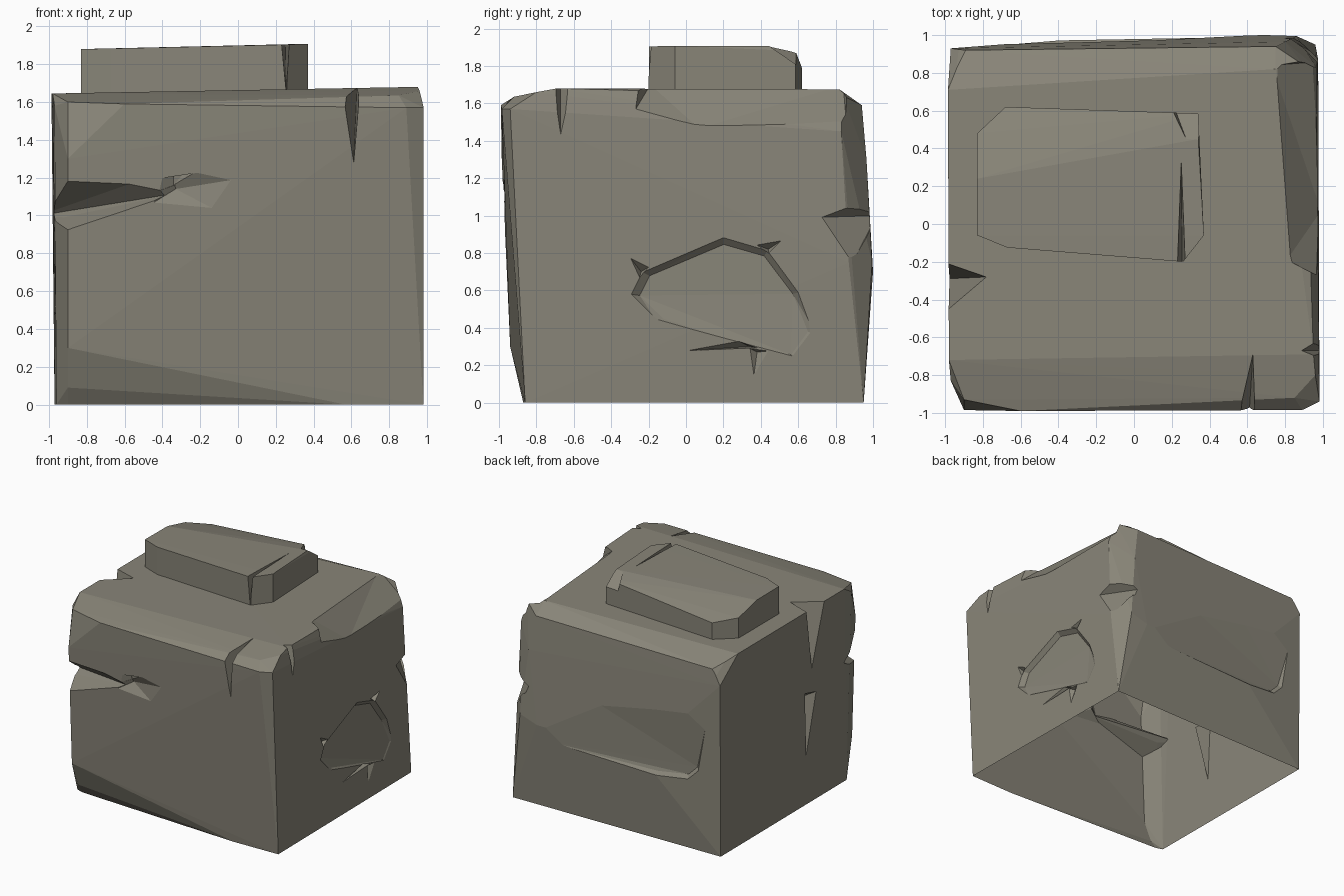
import bpy, bmesh

stone = bpy.data.materials.new("weathered stone")
stone.diffuse_color = (0.25, 0.236, 0.19, 1)


def hull(name, pts):
    """Object from the convex hull of a few points."""
    bm = bmesh.new()
    for p in pts:
        bm.verts.new(p)
    res = bmesh.ops.convex_hull(bm, input=bm.verts[:])
    junk = {g for g in res["geom_interior"] + res["geom_unused"]
            if isinstance(g, bmesh.types.BMVert)}
    junk |= {v for v in bm.verts if not v.link_faces}
    bmesh.ops.delete(bm, geom=list(junk), context='VERTS')
    bmesh.ops.recalc_face_normals(bm, faces=bm.faces[:])
    me = bpy.data.meshes.new(name)
    bm.to_mesh(me)
    bm.free()
    ob = bpy.data.objects.new(name, me)
    bpy.context.collection.objects.link(ob)
    me.materials.append(stone)
    return ob


def cut(target, pts):
    """Knock a convex chip out of the target."""
    c = hull("chip_cutter", pts)
    m = target.modifiers.new("chip", 'BOOLEAN')
    m.operation, m.solver, m.object = 'DIFFERENCE', 'EXACT', c
    bpy.context.view_layer.objects.active = target
    bpy.ops.object.modifier_apply(modifier=m.name)
    bpy.data.objects.remove(c)


def front(x, z, d):
    return (x, -0.965 + d, z)


def right(y, z, d):
    return (0.98 - d, y, z)


def left(y, z, d):
    return (-0.97 + d, y, z)


def spike(target, side, outline, tip, depth):
    """Shallow pyramid crack: outline on the surface, one deep point."""
    cut(target, [side(a, b, -0.012) for a, b in outline] + [side(*tip, depth)])


def open_bottom(ob, test):
    bm = bmesh.new()
    bm.from_mesh(ob.data)
    bmesh.ops.delete(bm, geom=[f for f in bm.faces if test(f)], context='FACES')
    bm.to_mesh(ob.data)
    bm.free()


# worn block body
block = hull("stone_block", [
    # front left corner, bottom to top
    (-0.9, -0.80, 0), (-0.9, -0.86, 0.09), (-0.9, -0.94, 0.3), (-0.9, -0.985, 1.3),
    (-0.9, -0.93, 1.6), (-0.6, -0.99, 1.59), (-0.96, -0.78, 0), (-0.97, -0.83, 1.58),
    # front right corner
    (0.57, -0.87, 0), (0.98, -0.86, 0), (0.89, -0.985, 1.57),
    (0.982, -0.94, 1.57), (0.85, -0.92, 1.635), (0.96, -0.8, 1.66),
    # back right corner
    (0.96, 0.95, 0), (0.975, 0.87, 0.75), (0.965, 0.83, 1.45), (0.86, 0.995, 0.75),
    (0.8, 0.965, 1.3), (0.7, 1.0, 0.7), (0.75, 0.94, 1.59), (0.9, 0.84, 1.64),
    # back left corner
    (-0.97, 0.92, 0), (-0.97, 0.93, 1.45), (-0.25, 0.985, 0.7), (-0.9, 0.92, 1.57),
    (-0.985, 0.7, 1.5),
    # top plateau
    (-0.98, -0.72, 1.645), (0.95, -0.69, 1.68), (-0.985, 0.71, 1.645), (0.75, 0.82, 1.675),
])

# big broken notch on the front left edge, with cracks radiating from it
cut(block, [(-0.31, -0.98, 1.12), (-0.45, -1.05, 1.21), (-1.1, -1.1, 1.27),
            (-1.1, -1.1, 0.80), (-0.92, -0.8, 0.99), (-1.05, -0.7, 1.0)])
spike(block, front, [(-0.34, 1.41), (-0.2, 1.33), (-0.42, 1.13), (-0.25, 1.15)], (-0.34, 1.16), 0.03)
spike(block, front, [(-0.02, 1.19), (-0.1, 1.02), (-0.46, 1.06), (-0.35, 1.25)], (-0.33, 1.14), 0.04)

# split edges along the top
cut(block, [(0.54, -1.02, 1.7), (0.65, -1.02, 1.72), (0.63, -0.68, 1.69),
            (0.61, -1.0, 1.24), (0.62, -0.9, 1.5)])
cut(block, [(1.02, -0.73, 1.72), (1.02, -0.58, 1.72), (0.88, -0.67, 1.7), (0.99, -0.67, 1.41)])
cut(block, [(-1.02, -0.19, 1.7), (-1.02, -0.5, 1.7), (-0.77, -0.28, 1.68), (-0.99, -0.29, 1.1)])

# long chip off the right top edge
cut(block, [(0.81, -0.19, 1.7), (0.73, 0.84, 1.7), (1.02, -0.30, 1.7), (1.02, 0.9, 1.7),
            (0.99, -0.28, 1.55), (0.99, 0.07, 1.465), (0.99, 0.86, 1.465)])

# notches on the back corners
cut(block, [(1.0, 0.69, 0.99), (1.05, 0.86, 1.08), (1.05, 1.05, 1.07), (1.05, 1.02, 0.9),
            (0.99, 0.88, 0.73), (0.76, 1.02, 1.0)])
cut(block, [(-1.0, 0.75, 1.6), (-0.82, 0.98, 1.6), (-1.0, 0.96, 1.4), (-1.02, 1.0, 1.6)])

# sunken patch on the right face, fading out at its lower edge
rim = [(-0.16, 0.44), (-0.30, 0.58), (-0.24, 0.70), (0.2, 0.89), (0.44, 0.82),
       (0.61, 0.59), (0.70, 0.36), (0.6, 0.22)]
cy, cz = 0.22, 0.52
cut(block, [right(y, z, -0.005) for y, z in rim] +
    [right(cy + (y - cy) * 0.9, cz + (z - cz) * 0.88, 0.035 if z > 0.5 else 0.015) for y, z in rim])
spike(block, right, [(-0.31, 0.79), (-0.19, 0.73), (-0.25, 0.66)], (-0.24, 0.7), 0.05)
spike(block, right, [(0.36, 0.85), (0.53, 0.88), (0.44, 0.79)], (0.44, 0.82), 0.05)
spike(block, right, [(-0.11, 0.27), (0.26, 0.34), (0.4, 0.29)], (0.34, 0.3), 0.05)
spike(block, right, [(0.32, 0.3), (0.48, 0.28), (0.35, 0.05)], (0.38, 0.27), 0.04)

# sunken ledge on the back face, fading out upwards
cut(block, [(0.75, 1.005, 0.58), (-0.42, 0.99, 0.54), (-0.69, 0.97, 0.57), (-0.79, 0.96, 0.67),
            (-0.86, 0.945, 1.14), (-0.4, 0.945, 0.585), (-0.67, 0.92, 0.62), (-0.75, 0.915, 0.7),
            (0.3, 0.985, 1.08), (-0.3, 0.968, 1.18), (-0.2, 1.05, 0.9)])

# upright crack on the left face
spike(block, left, [(-0.2, 0.96), (-0.36, 0.92), (-0.22, 0.35)], (-0.24, 0.86), 0.12)

# the block is hollow with an open underside
open_bottom(block, lambda f: all(v.co.z < 1e-4 for v in f.verts))

# slab lying on top, its back edge sloping down
outline = [(-0.83, 0.48, 1.82), (-0.68, 0.62, 1.79), (0.34, 0.585, 1.88), (0.37, -0.06, 1.908),
           (0.26, -0.2, 1.904), (-0.67, -0.125, 1.883), (-0.83, -0.06, 1.88)]
slab = hull("top_slab", [(x, y, 1.658 + 0.012 * x) for x, y, z in outline] + outline +
            [(-0.83, 0.24, 1.878), (0.34, 0.45, 1.906)])
cut(slab, [(0.225, -0.23, 1.95), (0.275, -0.23, 1.95), (0.25, 0.36, 1.92),
           (0.255, -0.23, 1.64), (0.25, -0.1, 1.75)])
cut(slab, [(0.18, 0.62, 1.93), (0.28, 0.44, 1.91), (0.4, 0.44, 1.91), (0.4, 0.65, 1.93),
           (0.22, 0.6, 1.8), (0.4, 0.6, 1.8)])
open_bottom(slab, lambda f: f.normal.z < -0.9 and f.calc_center_median().z < 1.68)
